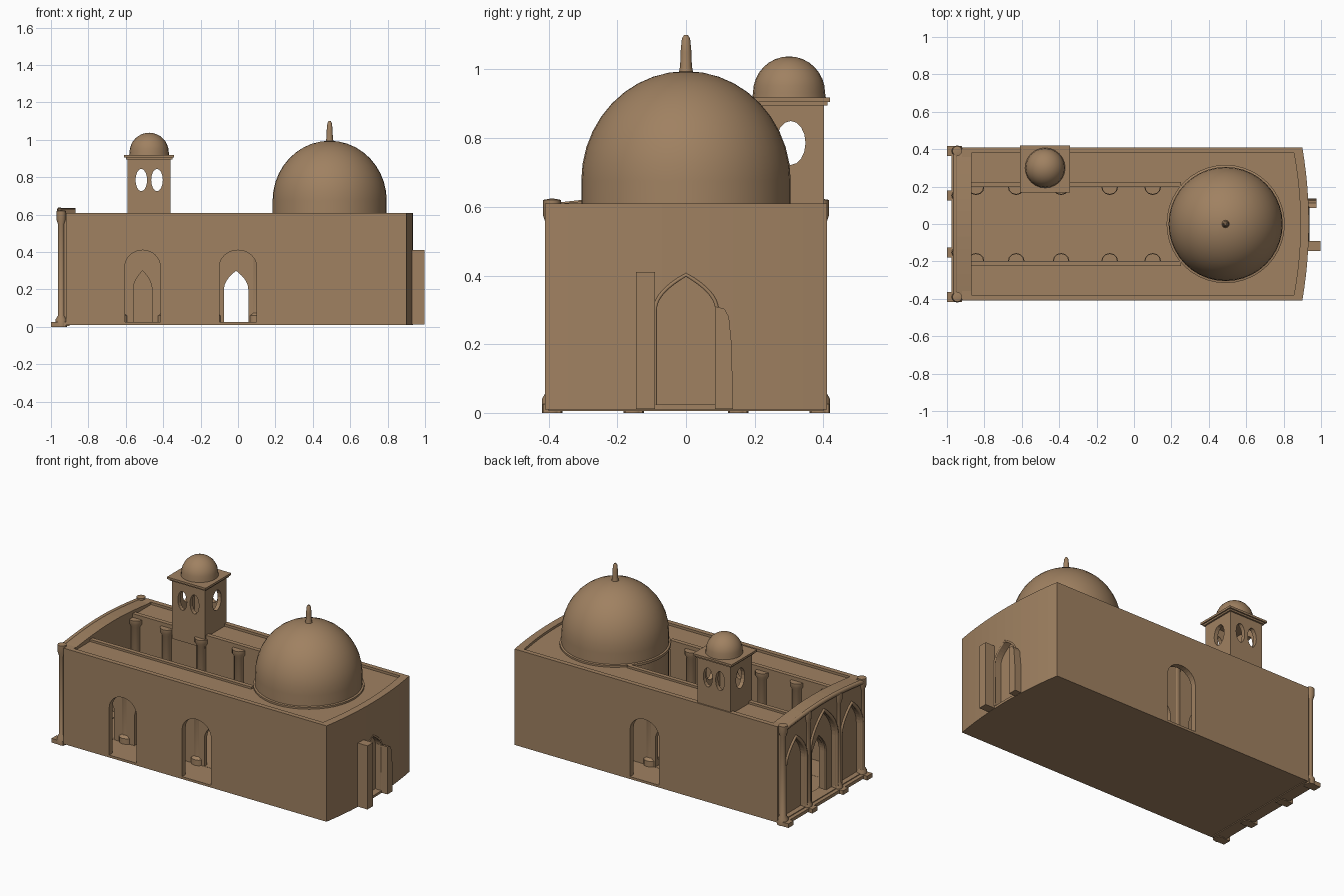
import bpy, bmesh, math
from mathutils import Vector

if "Cube" in bpy.data.objects:
    bpy.data.objects.remove(bpy.data.objects["Cube"])

stone = bpy.data.materials.new("warm_stone")
stone.diffuse_color = (0.35, 0.22, 0.12, 1)
stone.use_nodes = True
stone.node_tree.nodes["Principled BSDF"].inputs["Base Color"].default_value = stone.diffuse_color


def finish(name, bm, smooth=False):
    bmesh.ops.recalc_face_normals(bm, faces=bm.faces[:])
    me = bpy.data.meshes.new(name)
    bm.to_mesh(me)
    bm.free()
    ob = bpy.data.objects.new(name, me)
    bpy.context.collection.objects.link(ob)
    me.materials.append(stone)
    if smooth:
        activate(ob)
        bpy.ops.object.shade_smooth_by_angle(angle=math.radians(40))
    return ob


def activate(ob):
    bpy.ops.object.select_all(action='DESELECT')
    ob.select_set(True)
    bpy.context.view_layer.objects.active = ob


def prism(name, pts, axis, lo, hi):
    """Extrude a 2D outline along an axis."""
    def put(a, b, c):
        return {'x': (c, a, b), 'y': (a, c, b), 'z': (a, b, c)}[axis]
    bm = bmesh.new()
    rings = [[bm.verts.new(put(a, b, c)) for a, b in pts] for c in (lo, hi)]
    bm.faces.new(rings[0])
    bm.faces.new(rings[1])
    n = len(pts)
    for i in range(n):
        j = (i + 1) % n
        bm.faces.new((rings[0][i], rings[0][j], rings[1][j], rings[1][i]))
    return finish(name, bm)


def box(name, x0, x1, y0, y1, z0, z1):
    return prism(name, [(x0, y0), (x1, y0), (x1, y1), (x0, y1)], 'z', z0, z1)


def lathe(name, prof, x, y, n=32):
    bm = bmesh.new()
    vs = [bm.verts.new((x + r, y, z)) for r, z in prof]
    es = [bm.edges.new(p) for p in zip(vs, vs[1:])]
    bmesh.ops.spin(bm, geom=vs + es, cent=(x, y, 0), axis=(0, 0, 1),
                   angle=2 * math.pi, steps=n, use_duplicate=False)
    bmesh.ops.remove_doubles(bm, verts=bm.verts[:], dist=1e-4)
    return finish(name, bm, True)


def arch(c, w, base, spring, top, pointed=True, n=8):
    """Outline of an arched opening."""
    right = [(w, base)]
    for i in range(n):
        u = i / n
        if pointed:
            right.append((w * (1 - u ** 2), spring + (top - spring) * u))
        else:
            a = u * math.pi / 2
            right.append((w * math.cos(a), spring + (top - spring) * math.sin(a)))
    left = [(-a, b) for a, b in reversed(right)]
    return [(c + a, b) for a, b in right + [(0, top)] + left]


def cut(ob, *cutters):
    for c in cutters:
        m = ob.modifiers.new("cut", 'BOOLEAN')
        m.operation, m.solver, m.object = 'DIFFERENCE', 'EXACT', c
        activate(ob)
        bpy.ops.object.modifier_apply(modifier=m.name)
        bpy.data.objects.remove(c)


def tube(name, pts, r):
    cu = bpy.data.curves.new(name, 'CURVE')
    cu.dimensions = '3D'
    cu.bevel_depth, cu.bevel_resolution, cu.use_fill_caps = r, 1, True
    s = cu.splines.new('POLY')
    s.points.add(len(pts) - 1)
    for p, co in zip(s.points, pts):
        p.co = (*co, 1)
    ob = bpy.data.objects.new(name, cu)
    bpy.context.collection.objects.link(ob)
    cu.materials.append(stone)


def footprint(x0, x1, y, bulge):
    ys = [y * (i / 6 - 1) for i in range(13)]
    return [(x0, -y)] + [(x1 + bulge * (1 - (v / y) ** 2), v) for v in ys] + [(x0, y)]


# Main hall: hollow shell, sunken roof, open nave, doors
hall = prism("hall_walls", footprint(-0.92, 0.9, 0.41, 0.035), 'z', 0.01, 0.61)
cut(hall,
    box("c", -0.87, 0.84, -0.375, 0.375, 0.025, 0.56),
    prism("c", footprint(-0.87, 0.855, 0.38, 0.035), 'z', 0.595, 0.7),
    box("c", -0.87, 0.4, -0.2, 0.2, 0.5, 0.7),
    prism("c", arch(-0.51, 0.095, 0.025, 0.32, 0.41, False), 'y', -0.5, -0.3),
    prism("c", arch(0, 0.1, 0.025, 0.32, 0.41, False), 'y', -0.5, -0.3),
    prism("c", arch(0, 0.1, 0.025, 0.32, 0.41, False), 'y', 0.3, 0.5),
    prism("c", arch(0, 0.088, 0.025, 0.3, 0.4), 'x', 0.89, 1.1))

# Nave arcades with half columns
for s, side in ((-1, "front"), (1, "back")):
    lo, hi = sorted((s * 0.198, s * 0.225))
    wall = box(f"{side}_nave_wall", -0.88, 0.25, lo, hi, 0.02, 0.608)
    cut(wall, *[prism("c", arch(x, w, 0.026, 0.2, 0.3), 'y', lo - 0.05, hi + 0.05)
                for x, w in ((-0.75, 0.05), (-0.51, 0.05), (-0.26, 0.05), (-0.01, 0.065))])
    for i, x in enumerate((-0.845, -0.63, -0.39, -0.13, 0.1)):
        lathe(f"{side}_nave_column_{i}", [(0, 0.02), (0.045, 0.02), (0.045, 0.06), (0.03, 0.075),
              (0.03, 0.54), (0.042, 0.56), (0.042, 0.585), (0, 0.585)], x, s * 0.2, 12)

# Great dome on its drum, opened towards the nave
prof = [(0.305, 0.02)]
for i in range(11):
    a = i / 10 * math.pi / 2
    prof.append((0.305 * math.cos(a), 0.675 + 0.32 * math.sin(a)))
for i in range(10, -1, -1):
    a = i / 10 * math.pi / 2
    prof.append((0.28 * math.cos(a), 0.675 + 0.295 * math.sin(a)))
prof += [(0.28, 0.02), (0.305, 0.02)]
dome = lathe("great_dome", prof, 0.49, 0, 40)
cut(dome, prism("c", arch(0, 0.14, 0.0, 0.3, 0.48), 'x', 0.1, 0.4))
lathe("dome_base_ring", [(0.29, 0.59), (0.316, 0.59), (0.316, 0.606), (0.29, 0.612)], 0.49, 0, 40)
lathe("dome_finial", [(0, 0.98), (0.022, 0.985), (0.017, 1.01), (0.016, 1.05),
                      (0.012, 1.09), (0.006, 1.1), (0, 1.1)], 0.49, 0, 12)

# Bell tower with paired windows on long sides and single ones across
tx, ty = -0.475, 0.3
tower = box("tower", -0.59, -0.36, 0.188, 0.402, 0.53, 0.912)
cut(tower, box("c", -0.565, -0.385, 0.213, 0.377, 0.62, 0.89))


def oval(c, w, z0, z1):
    return [(c + w * math.cos(a), (z0 + z1) / 2 + (z1 - z0) / 2 * math.sin(a))
            for a in [k * math.pi / 8 for k in range(16)]]


cut(tower,
    prism("c", oval(tx - 0.042, 0.031, 0.725, 0.845), 'y', 0.1, 0.5),
    prism("c", oval(tx + 0.042, 0.031, 0.725, 0.845), 'y', 0.1, 0.5),
    prism("c", oval(0.305, 0.043, 0.722, 0.85), 'x', -0.7, -0.2))
box("tower_cornice_lower", -0.6, -0.35, 0.178, 0.412, 0.895, 0.908)
box("tower_cornice", -0.61, -0.342, 0.168, 0.42, 0.905, 0.918)
lathe("tower_dome", [(0.108, 0.912)] + [(0.105 * math.cos(i * math.pi / 16),
      0.932 + 0.106 * math.sin(i * math.pi / 16)) for i in range(9)], tx, ty, 24)

# West facade with gently curved parapet, blind arches and central door
top = [(0.4 - 0.8 * i / 12, 0.605 + 0.03 * math.sin(math.pi * i / 12)) for i in range(13)]
facade = prism("west_facade", [(-0.4, 0.01), (0.4, 0.01)] + top, 'x', -0.952, -0.868)
arches = [(-0.275, 0.095, 0.34, 0.5), (0, 0.125, 0.36, 0.56), (0.275, 0.095, 0.34, 0.5)]
cut(facade, *[prism("c", arch(c, w, 0.03, sp, t), 'x', -1.1, -0.9) for c, w, sp, t in arches],
    prism("c", arch(0, 0.075, 0.03, 0.27, 0.4), 'x', -1.1, -0.8))
cut(hall, prism("c", arch(0, 0.075, 0.03, 0.27, 0.4), 'x', -1.1, -0.8))
for i, (c, w, sp, t) in enumerate(arches):
    tube(f"facade_arch_moulding_{i}", [(-0.952, a, b) for a, b in arch(c, w + 0.008, 0.03, sp, t + 0.008)], 0.011)
tube("door_moulding", [(-0.902, a, b) for a, b in arch(0, 0.08, 0.03, 0.27, 0.405)], 0.01)
tube("facade_cornice", [(-0.955, a, b - 0.008) for a, b in top], 0.014)
for i, y in enumerate((-0.39, -0.152, 0.152, 0.39)):
    lathe(f"facade_column_{i}", [(0, 0), (0.03, 0), (0.03, 0.04), (0.018, 0.06), (0.018, 0.55),
          (0.026, 0.575), (0.026, 0.62), (0, 0.625)], -0.945, y, 12)
    box(f"facade_column_base_{i}", -1.0, -0.92, y - 0.026, y + 0.026, 0, 0.026)
box("facade_step", -0.975, -0.9, -0.4, 0.4, 0.005, 0.025)

# East door jambs: tall square one and shorter rounded one
box("east_door_tall_jamb", 0.9, 0.998, -0.145, -0.09, 0.012, 0.41)
prism("east_door_short_jamb", [(0.085, 0.012), (0.137, 0.012), (0.133, 0.2), (0.125, 0.28),
      (0.112, 0.303), (0.085, 0.31)], 'x', 0.9, 0.975)
tube("east_door_moulding", [(0.932, a, b) for a, b in arch(0, 0.09, 0.025, 0.3, 0.402)], 0.006)
